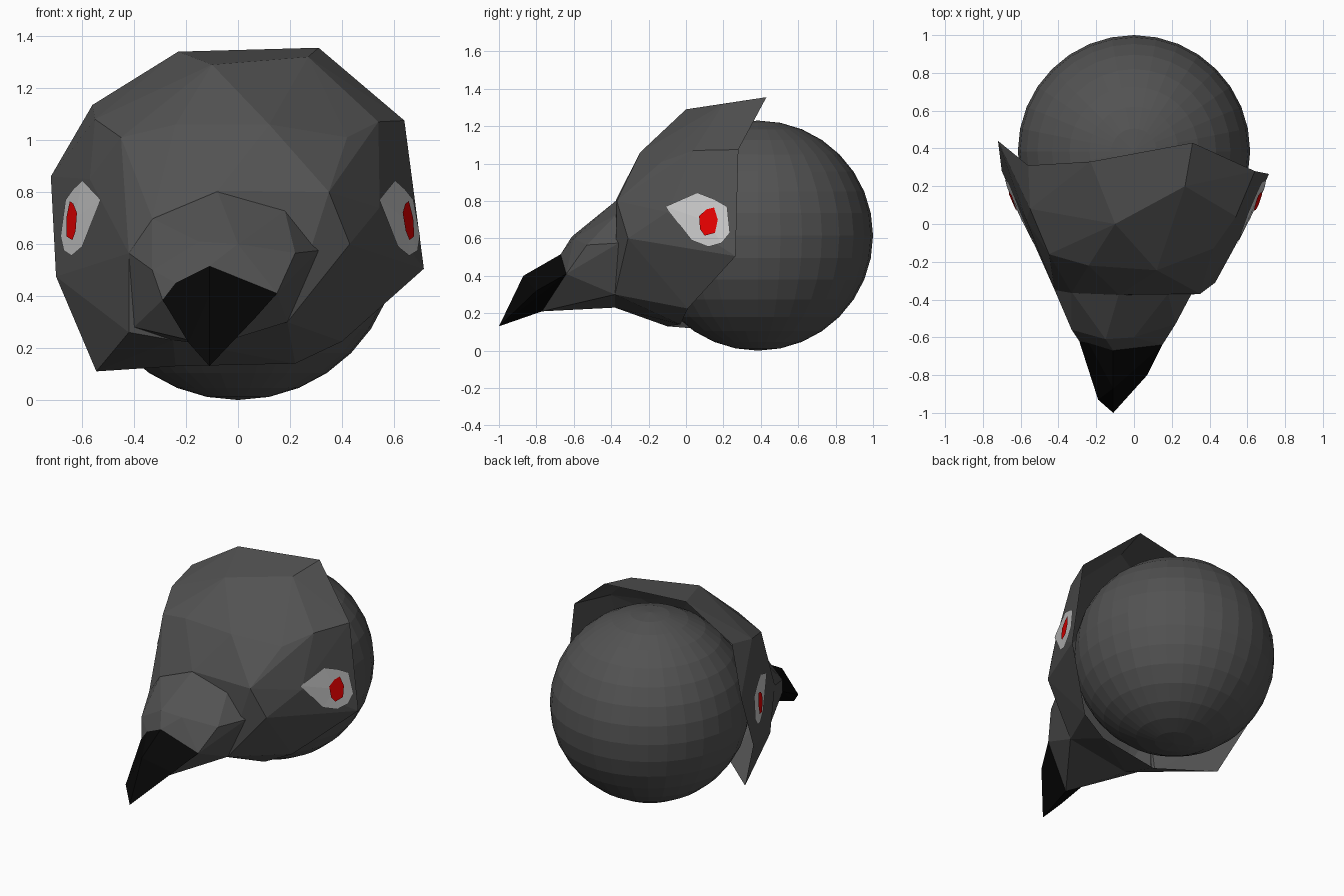
import bpy, bmesh
from mathutils import Vector
from mathutils.bvhtree import BVHTree

if "Cube" in bpy.data.objects:
    bpy.data.objects.remove(bpy.data.objects["Cube"])


def material(name, rgb):
    m = bpy.data.materials.new(name)
    m.diffuse_color = (*rgb, 1)
    m.use_nodes = True
    m.node_tree.nodes["Principled BSDF"].inputs["Base Color"].default_value = m.diffuse_color
    return m


GREY = material("dark_grey", (0.085, 0.085, 0.085))
BLACK = material("black", (0.002, 0.002, 0.002))
WHITE = material("eye_white", (0.7, 0.7, 0.7))
RED = material("red", (0.8, 0.0, 0.0))


def finish(bm, name, mat):
    me = bpy.data.meshes.new(name)
    bm.to_mesh(me)
    me.materials.append(mat)
    ob = bpy.data.objects.new(name, me)
    bpy.context.collection.objects.link(ob)
    return ob


def faceted_shell(name, rim, front, mat):
    """Convex faceted shell, left open across its rim points."""
    bm = bmesh.new()
    rim_verts = {bm.verts.new(p) for p in rim}
    for p in front:
        bm.verts.new(p)
    bmesh.ops.convex_hull(bm, input=list(bm.verts))
    back = [f for f in bm.faces if all(v in rim_verts for v in f.verts)]
    bmesh.ops.delete(bm, geom=back, context='FACES')
    bmesh.ops.delete(bm, geom=[v for v in bm.verts if not v.link_faces], context='VERTS')
    tree = BVHTree.FromBMesh(bm)
    finish(bm, name, mat)
    bm.free()
    return tree


# round head behind the mask
bm = bmesh.new()
bmesh.ops.create_uvsphere(bm, u_segments=32, v_segments=16, radius=0.615)
bmesh.ops.translate(bm, verts=bm.verts, vec=(0, 0.385, 0.615))
finish(bm, "head_ball", GREY)
bm.free()

# face mask: flared rim and faceted front
face_rim = [(-.23, .33, 1.34), (.31, .43, 1.355), (.64, .28, 1.075), (.715, .265, .505),
            (.40, .01, .225), (.22, -.03, .14), (-.24, -.10, .13), (-.545, .147, .11),
            (-.70, .28, .475), (-.72, .44, .86), (-.56, .31, 1.135)]
face_front = [(-.10, 0, 1.29), (.27, .20, 1.32), (.54, .04, 1.07), (-.55, .08, 1.08),
              (.12, -.245, 1.06), (-.24, -.22, 1.06), (-.45, -.16, 1.01),
              (.42, -.13, 1.01), (.35, -.37, .80), (-.08, -.375, .805), (-.33, -.365, .70),
              (.43, -.31, .60), (-.42, -.35, .565), (.19, -.38, .30), (-.25, -.38, .23),
              (-.42, -.30, .26), (-.57, .02, .85), (.545, -.10, .74)]
face_tree = faceted_shell("face_mask", face_rim, face_front, GREY)

# grey muzzle
muzzle_rim = [(-.08, -.37, .805), (.18, -.37, .73), (.31, -.36, .575), (.19, -.38, .30),
              (-.25, -.38, .23), (-.40, -.31, .28), (-.42, -.35, .565), (-.33, -.36, .70)]
beak_rim = [(-.11, -.67, .515), (.15, -.64, .41), (-.10, -.77, .21),
            (-.29, -.62, .385), (-.24, -.63, .45)]
faceted_shell("muzzle", muzzle_rim,
              beak_rim + [(-.15, -.61, .61), (.0, -.60, .60), (.22, -.53, .565),
                          (-.33, -.56, .50)], GREY)

# black beak tip
faceted_shell("beak", beak_rim, [(-.11, -.87, .40), (-.11, -1, .13),
                                 (.07, -.80, .32), (-.19, -.93, .22)], BLACK)


def eye_patch(name, side, outline, lift, mat):
    """Fan of facets laid on the mask by casting (y, z) points sideways."""
    bm = bmesh.new()

    def drop(y, z):
        hit = face_tree.ray_cast(Vector((2 * side, y, z)), Vector((-side, 0, 0)))[0]
        x = hit.x if hit else 0.64 * side
        return bm.verts.new((x + side * lift, y, z))

    n = len(outline)
    ring = [drop(*p) for p in outline]
    mid = drop(sum(p[0] for p in outline) / n, sum(p[1] for p in outline) / n)
    for i in range(n):
        bm.faces.new((mid, ring[i], ring[(i + 1) % n]))
    bmesh.ops.recalc_face_normals(bm, faces=bm.faces)
    if bm.faces[:][0].normal.x * side < 0:
        bmesh.ops.reverse_faces(bm, faces=bm.faces)
    finish(bm, name, mat)
    bm.free()


# eyes with red irises
eye = [(-.11, .77), (.06, .845), (.15, .81), (.22, .77), (.235, .63),
       (.19, .575), (.12, .555), (.03, .59)]
iris = [(.07, .72), (.11, .755), (.15, .765), (.17, .70), (.155, .63), (.10, .615), (.075, .65)]
for label, side in (("right", 1), ("left", -1)):
    eye_patch(label + "_eye", side, eye, 0.014, WHITE)
    eye_patch(label + "_iris", side, iris, 0.022, RED)
